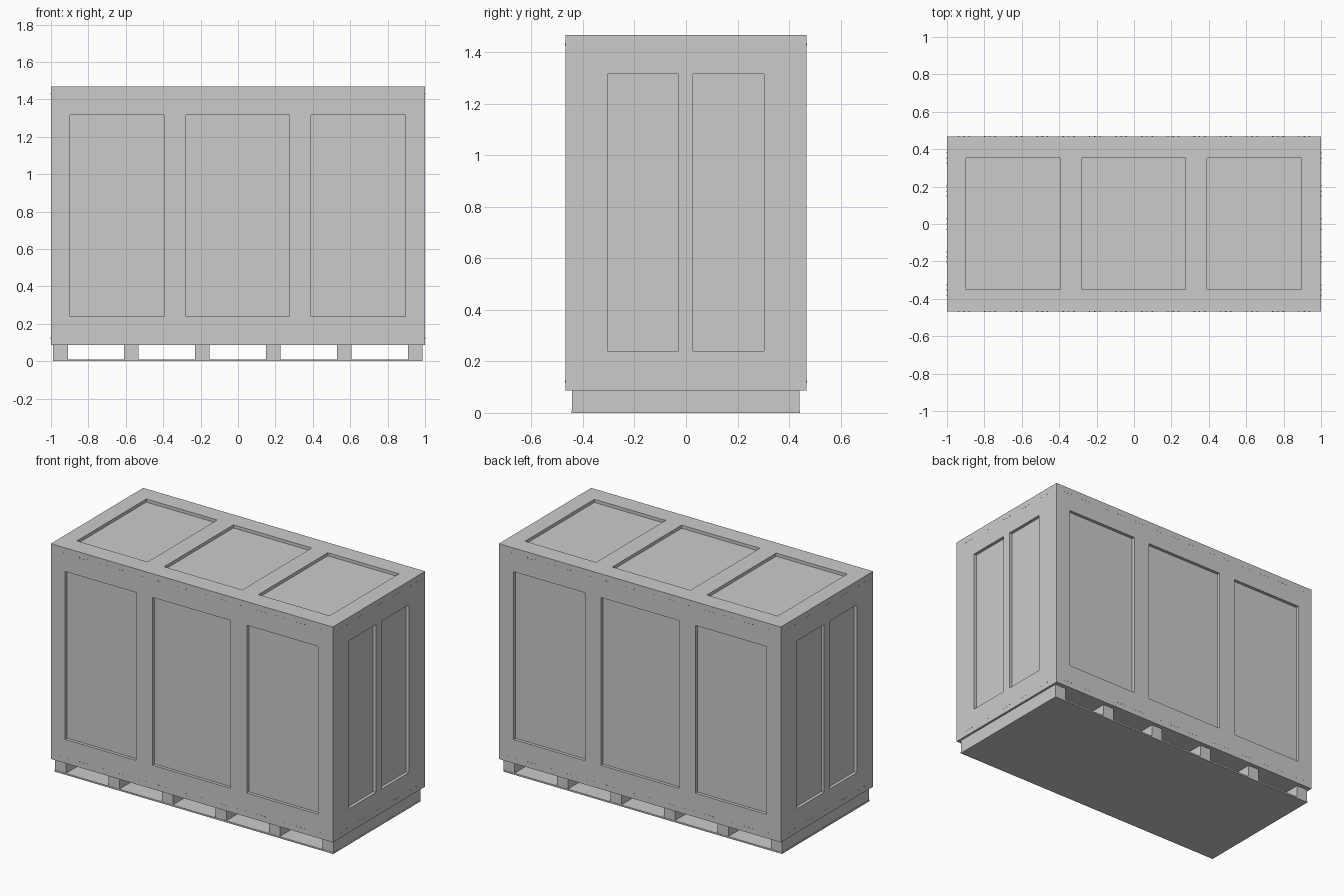
import bpy
import bmesh
import math
from mathutils import Matrix, Vector

if "Cube" in bpy.data.objects:
    bpy.data.objects.remove(bpy.data.objects["Cube"])

HX, HY = 1.0, 0.468          # crate half sizes
Z0, Z1 = 0.087, 1.468        # crate bottom and top
DEPTH = 0.02                 # panel recess depth


def add_box(bm, x, y, z):
    """Add a box given (min, max) on each axis."""
    lo, hi = Vector((x[0], y[0], z[0])), Vector((x[1], y[1], z[1]))
    mat = Matrix.Translation((lo + hi) / 2) @ Matrix.Diagonal((*(hi - lo), 1))
    bmesh.ops.create_cube(bm, size=1, matrix=mat)


def make_object(name, bm):
    mesh = bpy.data.meshes.new(name)
    bm.to_mesh(mesh)
    bm.free()
    obj = bpy.data.objects.new(name, mesh)
    bpy.context.collection.objects.link(obj)
    return obj


# Crate body
bm = bmesh.new()
add_box(bm, (-HX, HX), (-HY, HY), (Z0, Z1))
crate = make_object("crate_body", bm)

# Recess cutters for front, back, top and both ends
bm = bmesh.new()
panel_z = (0.24, 1.316)
for px in ((-0.898, -0.395), (-0.279, 0.276), (0.39, 0.895)):
    add_box(bm, px, (-HY - 0.1, -HY + DEPTH), panel_z)
    add_box(bm, px, (HY - DEPTH, HY + 0.1), panel_z)
    add_box(bm, px, (-0.35, 0.353), (Z1 - DEPTH, Z1 + 0.1))
for py in ((-0.305, -0.03), (0.028, 0.303)):
    add_box(bm, (-HX - 0.1, -HX + DEPTH), py, panel_z)
    add_box(bm, (HX - DEPTH, HX + 0.1), py, panel_z)
cutter = make_object("panel_cutter", bm)
cutter.hide_render = True

mod = crate.modifiers.new("panel_recesses", 'BOOLEAN')
mod.operation = 'DIFFERENCE'
mod.solver = 'EXACT'
mod.object = cutter
bpy.context.view_layer.objects.active = crate
bpy.ops.object.modifier_apply(modifier=mod.name)
bpy.data.objects.remove(cutter)

# Skid beams running front to back
for i in range(6):
    x = -0.949 + i * 0.3792
    bm = bmesh.new()
    add_box(bm, (x - 0.039, x + 0.039), (-0.443, 0.44), (0.009, Z0))
    make_object(f"skid_beam_{i + 1}", bm)

# Thin base sheet
bm = bmesh.new()
add_box(bm, (-0.99, 0.987), (-0.445, 0.442), (0, 0.01))
make_object("base_sheet", bm)

# Nail heads in short groups along the top and bottom edges
bm = bmesh.new()


def add_nail(pos, rot):
    bmesh.ops.create_cone(bm, cap_ends=True, segments=6, radius1=0.004, radius2=0.004,
                          depth=0.003, matrix=Matrix.Translation(pos) @ rot)


def nail_row(half, groups):
    step = 2 * half / groups
    return [-half + step * (g + 0.5) + k * 0.028 for g in range(groups) for k in (-1, 0, 1)]


to_y = Matrix.Rotation(math.pi / 2, 4, 'X')
to_x = Matrix.Rotation(math.pi / 2, 4, 'Y')
for z in (Z0 + 0.035, Z1 - 0.037):
    for s in (-1, 1):
        for x in nail_row(0.98, 14):
            add_nail((x, s * HY, z), to_y)
        for y in nail_row(0.44, 5):
            add_nail((s * HX, y, z), to_x)
make_object("nail_heads", bm)
